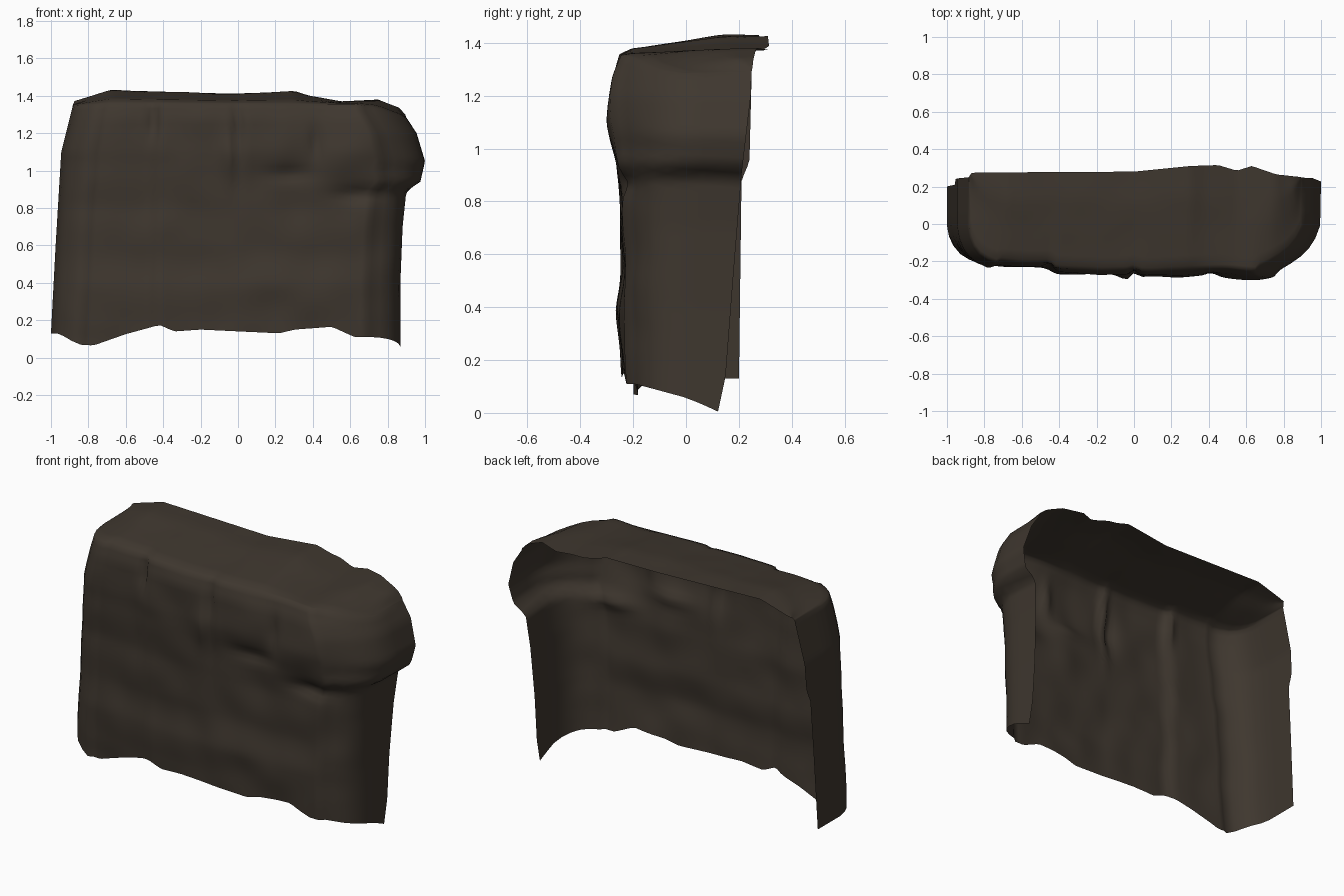
import bpy, bmesh, math
from mathutils import Vector, noise

cube = bpy.data.objects.get("Cube")
if cube:
    bpy.data.objects.remove(cube, do_unlink=True)

stone = bpy.data.materials.new("dark brown stone")
stone.use_nodes = True
colour = (0.049, 0.038, 0.028, 1)
stone.diffuse_color = colour
bsdf = stone.node_tree.nodes["Principled BSDF"]
bsdf.inputs["Base Color"].default_value = colour
bsdf.inputs["Roughness"].default_value = 1.0


def lerp_along(points, t):
    """Piecewise linear profile lookup."""
    if t <= points[0][0]:
        return points[0][1]
    for (a, va), (b, vb) in zip(points, points[1:]):
        if t <= b:
            return va + (vb - va) * (t - a) / (b - a)
    return points[-1][1]


def bump(x, z, cx, cz, rx, rz):
    return math.exp(-((x - cx) / rx) ** 2 - ((z - cz) / rz) ** 2)


# Outline of the block, by height
LEFT = [(.13, -1), (.6, -.975), (1.1, -.945), (1.36, -.88)]
RIGHT = [(0, .868), (.4, .868), (.7, .88), (.89, .9), (.94, .975), (1.05, 1),
         (1.2, .955), (1.33, .87)]
BACK_LEFT = [(.1, .2), (.88, .21), (.95, .24), (1.35, .25)]
BACK_RIGHT = [(0, .12), (.14, .15), (.53, .18), (.9, .21), (1.2, .245), (1.35, .25)]
# Ragged lower rim, front face, upper rim, ridge and rear edge, by x
BOTTOM = [(-1, .13), (-.95, .14), (-.93, .115), (-.85, .07), (-.77, .065), (-.6, .125),
          (-.42, .175), (-.34, .14), (-.2, .15), (.22, .13), (.3, .15), (.5, .165),
          (.62, .11), (.9, .11)]
FACE = [(-.8, -.195), (-.48, -.215), (-.42, -.242), (0, -.25), (.3, -.24), (.8, -.235)]
RIM = [(-.9, 1.345), (-.7, 1.36), (.7, 1.355), (.82, 1.335), (.9, 1.285)]
RIDGE = [(-.88, 1.37), (-.68, 1.43), (0, 1.41), (.3, 1.425), (.38, 1.4), (.55, 1.37),
         (.75, 1.38), (.86, 1.335), (.92, 1.27)]
REAR = [(-.93, .25), (-.86, .275), (0, .28), (.3, .31), (.45, .315), (.55, .285),
        (.63, .31), (.76, .265), (.9, .25)]
RELIEF = [(.1, .01), (.38, -.005), (.55, .003), (.8, 0), (1.1, -.025), (1.28, -.018),
          (1.36, .005)]


def face_relief(x, z):
    """Swelling, cracks and hollows of the front face."""
    y = lerp_along(RELIEF, z)
    y -= .035 * bump(x, z, .6, 1.12, .2, .19)
    y -= .015 * bump(x, z, .2, 1.18, .14, .14)
    y -= .015 * bump(x, z, .2, .37, .25, .12)
    y -= .025 * bump(x, z, -.03, 1.1, .06, .12)
    y += .035 * bump(x, z, -.45, 1.26, .025, .1)
    y += .04 * bump(x, z, 0, 1.15, .025, .2)
    y += .025 * bump(x, z, .27, .98, .12, .04)
    y += .035 * bump(x, z, .65, .87, .12, .04)
    y += .025 * bump(x, z, .42, 1.15, .03, .1)
    return y


# Plan path: left wall, rounded corner, front, rounded corner, right wall
corner = [(1, .2), (1, .13), (1, .06), (1, -.01), (.988, -.07), (.965, -.12), (.93, -.16),
          (.88, -.19), (.83, -.21)]
FRONT_STEPS = 56
plan = [(-x, y) for x, y in corner]
plan += [(-.8 + 1.6 * k / FRONT_STEPS, None) for k in range(FRONT_STEPS + 1)]
plan += corner[::-1]

WALL_ROWS, TOP_ROWS = 44, 14


def wall_point(xn, yn, v):
    bottom = lerp_along(BOTTOM, xn * .93 - .066)
    if yn is not None:
        if xn > 0:
            bottom = lerp_along([(-.2, .11), (.2, .005)], yn)
        elif yn > -.15:
            bottom = .13
    z = bottom + (lerp_along(RIM, xn * .9) - bottom) * v
    low, high = lerp_along(LEFT, z), lerp_along(RIGHT, z)
    # The overhang rounds off towards the front
    front_depth = .21 if yn is None else max(0, -yn)
    high -= .25 * front_depth * lerp_along([(.9, 0), (1, 1)], z)
    x = (low + high) / 2 + xn * (high - low) / 2
    if yn is None:
        y, weight = lerp_along(FACE, x), 1
    else:
        y, weight = yn, min(1, max(0, -yn / .2))
    if y > 0:
        y *= lerp_along(BACK_RIGHT if xn > 0 else BACK_LEFT, z) / .2
    y += weight * face_relief(x, z)
    y += weight * .014 * noise.noise(Vector((x * 5, 0, z * 5)))
    return Vector((x, y, z))


def top_point(rim, f, t):
    """Loft from the upper rim back to the rear edge."""
    end_x = -.87 + 1.76 * f
    end = Vector((end_x, lerp_along(REAR, end_x), 0))
    p = rim.lerp(end, t)
    ridge = lerp_along(RIDGE, p.x)
    rise = min(1, .25 * min(1, t / .08) + .75 * t / .7)
    p.z = rim.z + (max(ridge, rim.z) - rim.z) * rise
    p.z += .006 * noise.noise(Vector((p.x * 5, p.y * 5, 3))) * math.sin(math.pi * t)
    return p


# One continuous shell, open at the rear and underneath
bm = bmesh.new()
columns = []
for i, (xn, yn) in enumerate(plan):
    points = [wall_point(xn, yn, j / WALL_ROWS) for j in range(WALL_ROWS + 1)]
    rim = points[-1]
    f = i / (len(plan) - 1)
    points += [top_point(rim, f, (j / TOP_ROWS) ** 1.3) for j in range(1, TOP_ROWS + 1)]
    columns.append([bm.verts.new(p) for p in points])
for a, b in zip(columns, columns[1:]):
    for j in range(len(a) - 1):
        bm.faces.new((a[j], b[j], b[j + 1], a[j + 1]))

mesh = bpy.data.meshes.new("rock_wall_shell")
bm.to_mesh(mesh)
bm.free()
mesh.materials.append(stone)
shell = bpy.data.objects.new("rock_wall_shell", mesh)
bpy.context.collection.objects.link(shell)
bpy.context.view_layer.objects.active = shell
shell.select_set(True)
bpy.ops.object.shade_smooth_by_angle(angle=math.radians(75))
